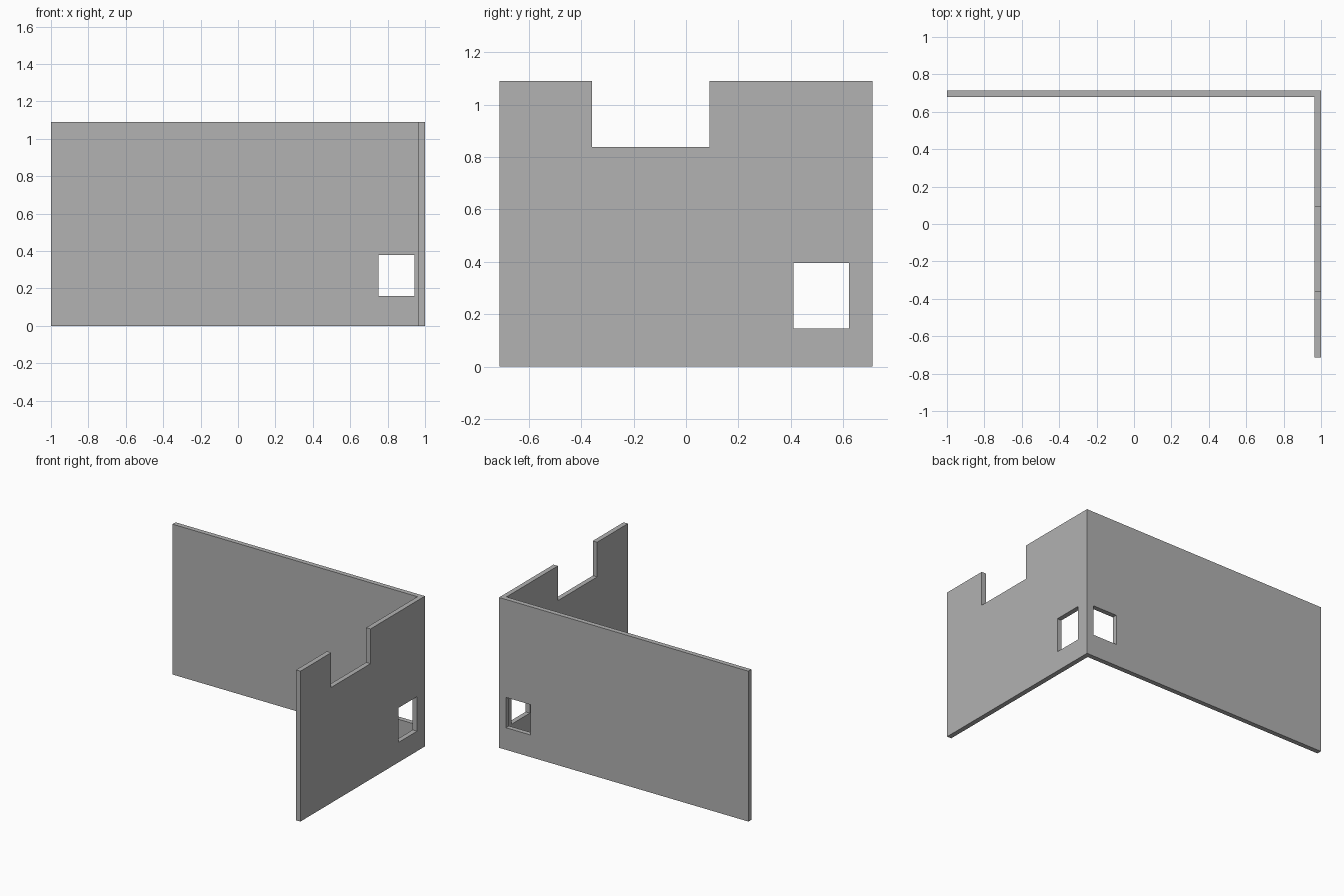
import bpy
import bmesh

cube = bpy.data.objects.get("Cube")
if cube:
    bpy.data.objects.remove(cube, do_unlink=True)

W, D, H, T = 1.0, 0.713, 1.09, 0.035  # half width, half depth, height, thickness

grey = bpy.data.materials.new("wall_grey")
grey.use_nodes = True
colour = (0.445, 0.445, 0.445, 1)
grey.diffuse_color = colour
grey.node_tree.nodes["Principled BSDF"].inputs["Base Color"].default_value = colour


def prism(name, outline, z0, z1):
    """Extrude a flat outline from z0 up to z1."""
    bm = bmesh.new()
    base = bm.faces.new([bm.verts.new((x, y, z0)) for x, y in outline])
    top = bmesh.ops.extrude_face_region(bm, geom=[base])["geom"]
    verts = [v for v in top if isinstance(v, bmesh.types.BMVert)]
    bmesh.ops.translate(bm, verts=verts, vec=(0, 0, z1 - z0))
    bmesh.ops.recalc_face_normals(bm, faces=bm.faces)
    mesh = bpy.data.meshes.new(name)
    bm.to_mesh(mesh)
    bm.free()
    mesh.materials.append(grey)
    obj = bpy.data.objects.new(name, mesh)
    bpy.context.collection.objects.link(obj)
    return obj


def cut(target, name, x0, x1, y0, y1, z0, z1):
    """Cut a rectangular opening through the target."""
    cutter = prism(name, [(x0, y0), (x1, y0), (x1, y1), (x0, y1)], z0, z1)
    cutter.hide_render = True
    mod = target.modifiers.new(name, "BOOLEAN")
    mod.operation = "DIFFERENCE"
    mod.solver = "EXACT"
    mod.object = cutter
    bpy.context.view_layer.objects.active = target
    bpy.ops.object.modifier_apply(modifier=mod.name)
    bpy.data.objects.remove(cutter, do_unlink=True)


# Back wall and left side wall joined at the corner
walls = prism("corner_walls", [(-W, D), (-W, D - T), (W - T, D - T),
                               (W - T, -D), (W, -D), (W, D)], 0, H)

# Openings: back window, side window, notch in the top of the side wall
cut(walls, "back_window", 0.75, 0.945, D - 2 * T, D + T, 0.16, 0.38)
cut(walls, "side_window", W - 2 * T, W + T, 0.41, 0.623, 0.145, 0.395)
cut(walls, "top_notch", W - 2 * T, W + T, -0.36, 0.09, 0.838, H + T)
